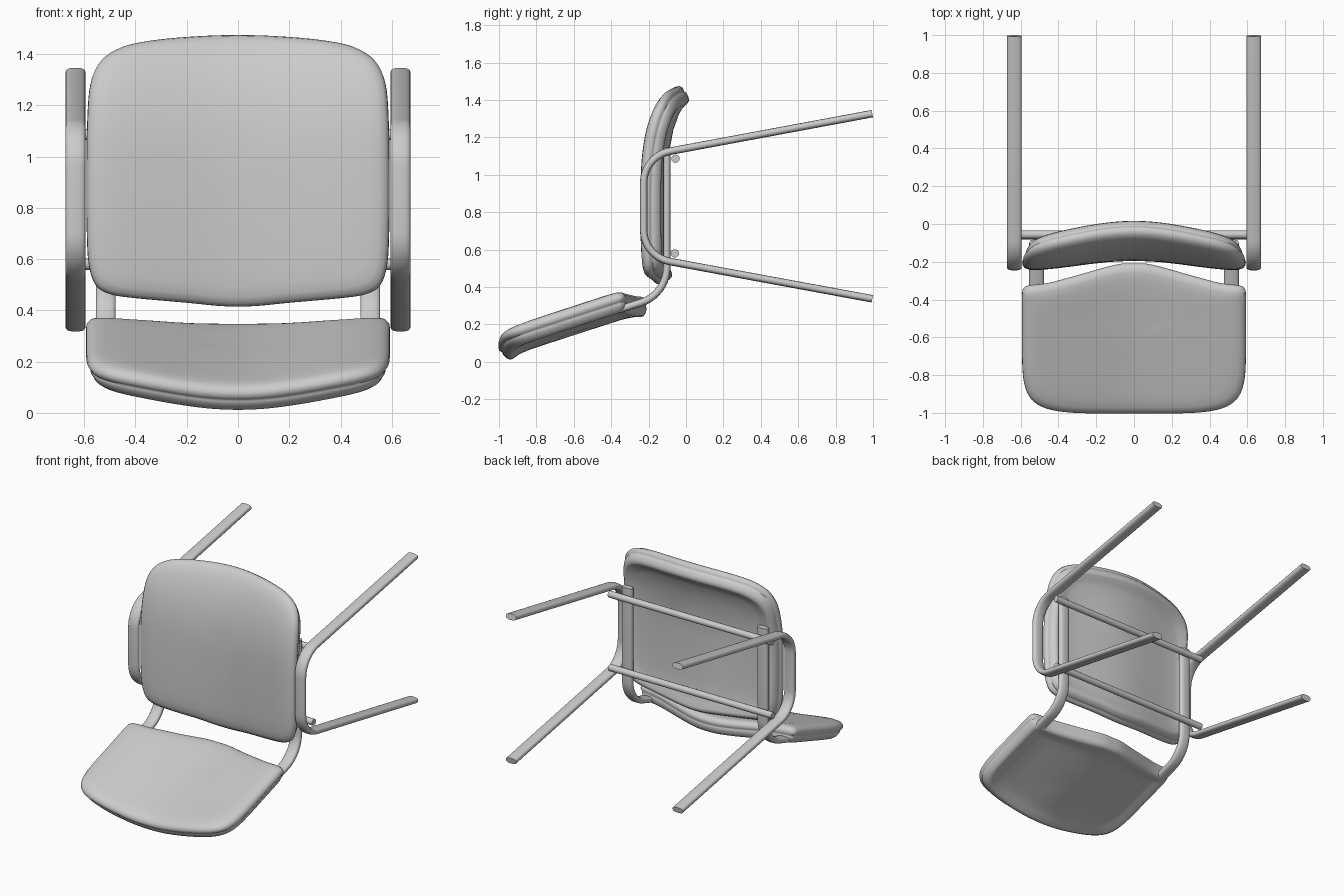
import bpy, bmesh, math
from mathutils import Vector

if "Cube" in bpy.data.objects:
    bpy.data.objects.remove(bpy.data.objects["Cube"])


def finish(name, bm, angle=40):
    bmesh.ops.recalc_face_normals(bm, faces=bm.faces)
    me = bpy.data.meshes.new(name)
    bm.to_mesh(me)
    bm.free()
    ob = bpy.data.objects.new(name, me)
    bpy.context.collection.objects.link(ob)
    bpy.ops.object.select_all(action='DESELECT')
    ob.select_set(True)
    bpy.context.view_layer.objects.active = ob
    bpy.ops.object.shade_smooth_by_angle(angle=math.radians(angle))
    return ob


def smooth_loop(pts, steps=4):
    # closed Catmull-Rom curve
    out, n = [], len(pts)
    for i in range(n):
        a, b, c, d = (Vector(pts[(i + k) % n]) for k in (-1, 0, 1, 2))
        for s in range(steps):
            t = s / steps
            out.append(0.5 * (2 * b + (c - a) * t + (2 * a - 5 * b + 4 * c - d) * t * t
                              + (3 * b - a - 3 * c + d) * t ** 3))
    return out


def bridge(bm, r0, r1):
    n = len(r0)
    for i in range(n):
        bm.faces.new((r0[i], r0[(i + 1) % n], r1[(i + 1) % n], r1[i]))


def bow(u):
    return 0.5 * (1 + math.cos(math.pi * min(abs(u) / 0.6, 1)))


# (inset, depth) from the cushion face, round the grooved edge, to the hollow back
RIM = [(0.45, 0), (0.35, 0), (0.25, 0), (0.15, 0), (0.08, 0), (0.04, 0.004), (0.015, 0.012),
       (0.002, 0.028), (0, 0.045), (0.008, 0.058), (0.013, 0.063), (0.012, 0.069), (0.014, 0.08),
       (0.025, 0.1), (0.04, 0.112), (0.055, 0.112), (0.09, 0.1), (0.13, 0.095), (0.25, 0.093),
       (0.4, 0.093)]


def panel(name, half, surf):
    loop = smooth_loop(half + [(-u, v) for u, v in half[-2:0:-1]])
    lo, hi = min(p.y for p in loop), max(p.y for p in loop)
    vc, hv = (lo + hi) / 2, (hi - lo) / 2

    def place(u, v, w):
        t = (surf(0, v + 0.01) - surf(0, v - 0.01)).normalized()
        return surf(u, v) + Vector((0, t.z, -t.y)) * w

    bm = bmesh.new()
    rings = []
    for inset, w in RIM:
        su, sv = 1 - inset / 0.59, 1 - min(inset / hv, inset / 0.59 if inset > 0.2 else 1)
        rings.append([bm.verts.new(place(p.x * su, vc + (p.y - vc) * sv, w)) for p in loop])
    for a, b in zip(rings, rings[1:]):
        bridge(bm, a, b)
    for ring, w in ((rings[0], 0), (rings[-1], RIM[-1][1])):
        c = bm.verts.new(place(0, vc, w))
        for i in range(len(ring)):
            bm.faces.new((ring[i], ring[(i + 1) % len(ring)], c))
    return finish(name, bm, 60)


def seat_surf(u, z):
    y = -0.247 + 0.47 * max(0, z - 0.8) ** 3.3 + 0.08 * max(0, 0.8 - z) ** 2
    return Vector((u, y + 0.052 * bow(u), z))


def rest_surf(u, y):
    return Vector((u, y, 0.38 + 0.325 * (y + 0.36) - 0.062 * bow(u)))


# Seat and backrest cushions
panel("seat", [(0, 1.492), (0.2, 1.484), (0.36, 1.466), (0.46, 1.44), (0.535, 1.388), (0.575, 1.3),
               (0.588, 1.15), (0.592, 0.9), (0.59, 0.7), (0.582, 0.575), (0.555, 0.496), (0.5, 0.461),
               (0.4, 0.445), (0.2, 0.427), (0.08, 0.415), (0, 0.412)], seat_surf)
panel("backrest", [(0, -0.222), (0.1, -0.23), (0.3, -0.285), (0.45, -0.325), (0.55, -0.338),
                   (0.582, -0.352), (0.593, -0.39), (0.593, -0.55), (0.592, -0.75), (0.58, -0.863),
                   (0.545, -0.939), (0.47, -0.986), (0.35, -1.008), (0.18, -1.014), (0, -1.014)],
      rest_surf)


def fillet(pts, r, steps=10):
    pts = [Vector(p) for p in pts]
    out = [pts[0]]
    for a, b, c in zip(pts, pts[1:], pts[2:]):
        d0, d1 = (a - b).normalized(), (c - b).normalized()
        half = d0.angle(d1) / 2
        ctr = b + (d0 + d1).normalized() * (r / math.sin(half))
        p, q = b + d0 * (r / math.tan(half)) - ctr, b + d1 * (r / math.tan(half)) - ctr
        k = math.pi - 2 * half
        for i in range(steps + 1):
            t = i / steps
            out.append(ctr + (p * math.sin((1 - t) * k) + q * math.sin(t * k)) / math.sin(k))
    return out + [pts[-1]]


def flat_tube(name, x, path, a=0.039, b=0.02, n=20):
    # squashed oval tube swept along a path in the y-z plane
    bm = bmesh.new()
    rings = []
    for i, p in enumerate(path):
        t = (path[min(i + 1, len(path) - 1)] - path[max(i - 1, 0)]).normalized()
        nrm = Vector((-t.y, t.x))
        ring = []
        for k in range(n):
            c, s = math.cos(2 * math.pi * k / n), math.sin(2 * math.pi * k / n)
            q = p + nrm * b * math.copysign(abs(s) ** 0.75, s)
            ring.append(bm.verts.new((x + a * math.copysign(abs(c) ** 0.75, c), q.x, q.y)))
        rings.append(ring)
    for r0, r1 in zip(rings, rings[1:]):
        bridge(bm, r0, r1)
    bm.faces.new(rings[0])
    bm.faces.new(rings[-1])
    return finish(name, bm)


# Side leg loops and the uprights that join seat to backrest
leg_path = fillet([(0.996, 1.327), (-0.226, 1.1), (-0.226, 0.562), (0.996, 0.337)], 0.17)
post_path = fillet([(-0.102, 1.145), (-0.102, 0.36), (-0.35, 0.282)], 0.2)
for side, sx in (("left", -1), ("right", 1)):
    flat_tube("leg_loop_" + side, sx * 0.634, leg_path)
    flat_tube("back_support_" + side, sx * 0.516, post_path)

# Cross bars under the seat
for name, y, z in (("front_cross_bar", -0.056, 1.086), ("rear_cross_bar", -0.06, 0.58)):
    bpy.ops.mesh.primitive_cylinder_add(vertices=20, radius=0.022, depth=1.24, location=(0, y, z),
                                        rotation=(0, math.pi / 2, 0))
    bpy.context.object.name = name
    bpy.ops.object.shade_smooth_by_angle(angle=math.radians(40))
